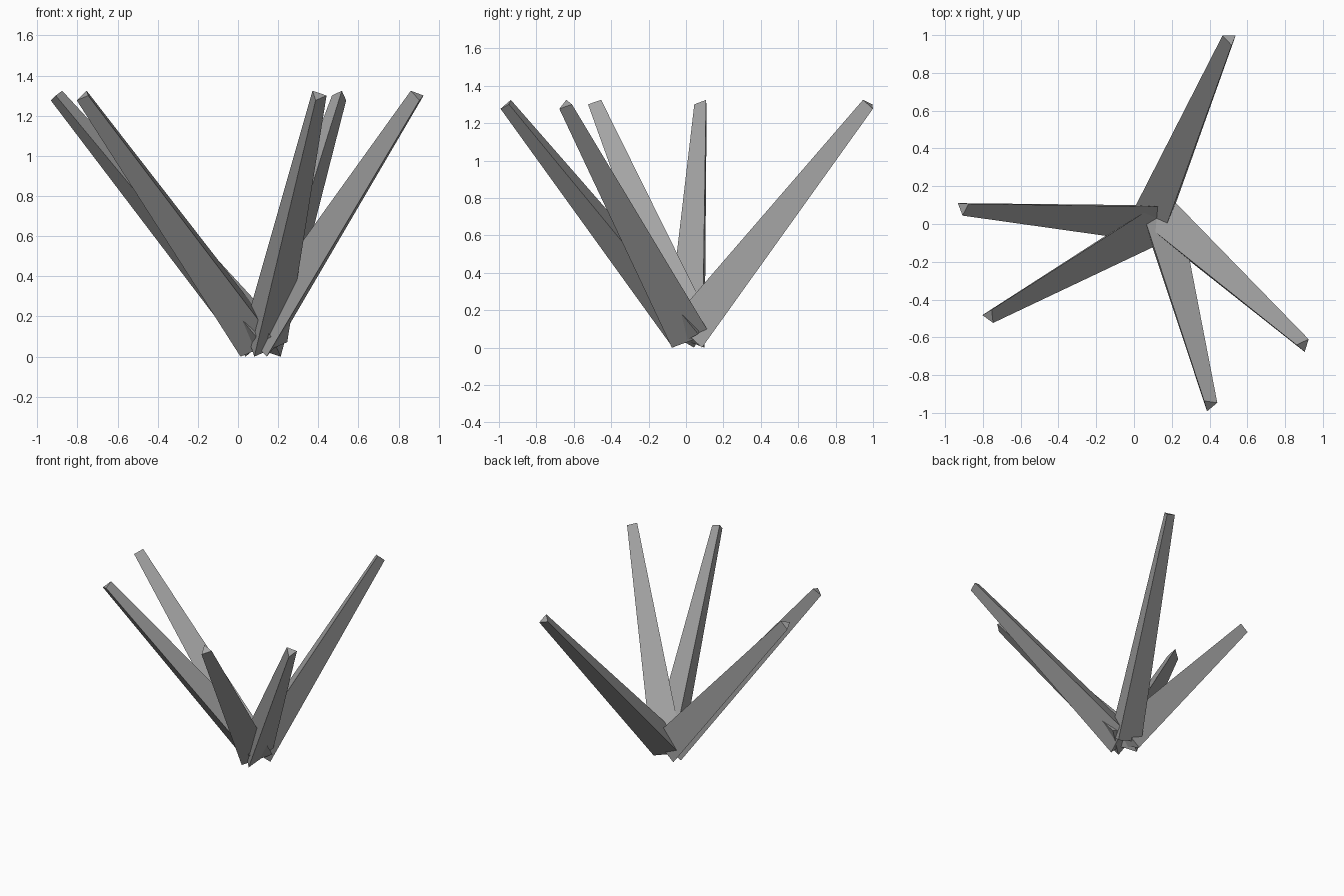
import bpy, bmesh, math
from mathutils import Matrix, Vector

if "Cube" in bpy.data.objects:
    bpy.data.objects.remove(bpy.data.objects["Cube"])

TILT = math.radians(39.9)      # lean away from vertical
LENGTH = 1.601
BASE_R, TIP_R = 0.13, 0.043
ROOT = Vector((0.12, 0.03, 0.072))

grey = bpy.data.materials.new("mid_grey")
grey.diffuse_color = (0.37, 0.37, 0.37, 1)
grey.use_nodes = True
grey.node_tree.nodes["Principled BSDF"].inputs["Base Color"].default_value = grey.diffuse_color


def spike(name, heading):
    """Tapered three-sided blade leaning outward towards heading (degrees)."""
    bm = bmesh.new()
    rings = []
    for radius, z in ((BASE_R, 0), (TIP_R, LENGTH)):
        rings.append([bm.verts.new((radius * math.cos(a), radius * math.sin(a), z))
                      for a in (math.radians(90 + 120 * i) for i in range(3))])
    low, high = rings
    bm.faces.new(low[::-1])
    bm.faces.new(high)
    for i in range(3):
        j = (i + 1) % 3
        bm.faces.new((low[i], low[j], high[j], high[i]))
    bm.transform(Matrix.Translation(ROOT)
                 @ Matrix.Rotation(math.radians(heading), 4, 'Z')
                 @ Matrix.Rotation(TILT, 4, 'Y'))
    mesh = bpy.data.meshes.new(name)
    bm.to_mesh(mesh)
    bm.free()
    mesh.materials.append(grey)
    bpy.context.collection.objects.link(bpy.data.objects.new(name, mesh))


# Five blades fanning out from a shared root
for name, heading in (("back_spike", 67.8), ("left_spike", 176.8),
                      ("front_left_spike", 210.2), ("front_spike", -74.2),
                      ("front_right_spike", -40.9)):
    spike(name, heading)
